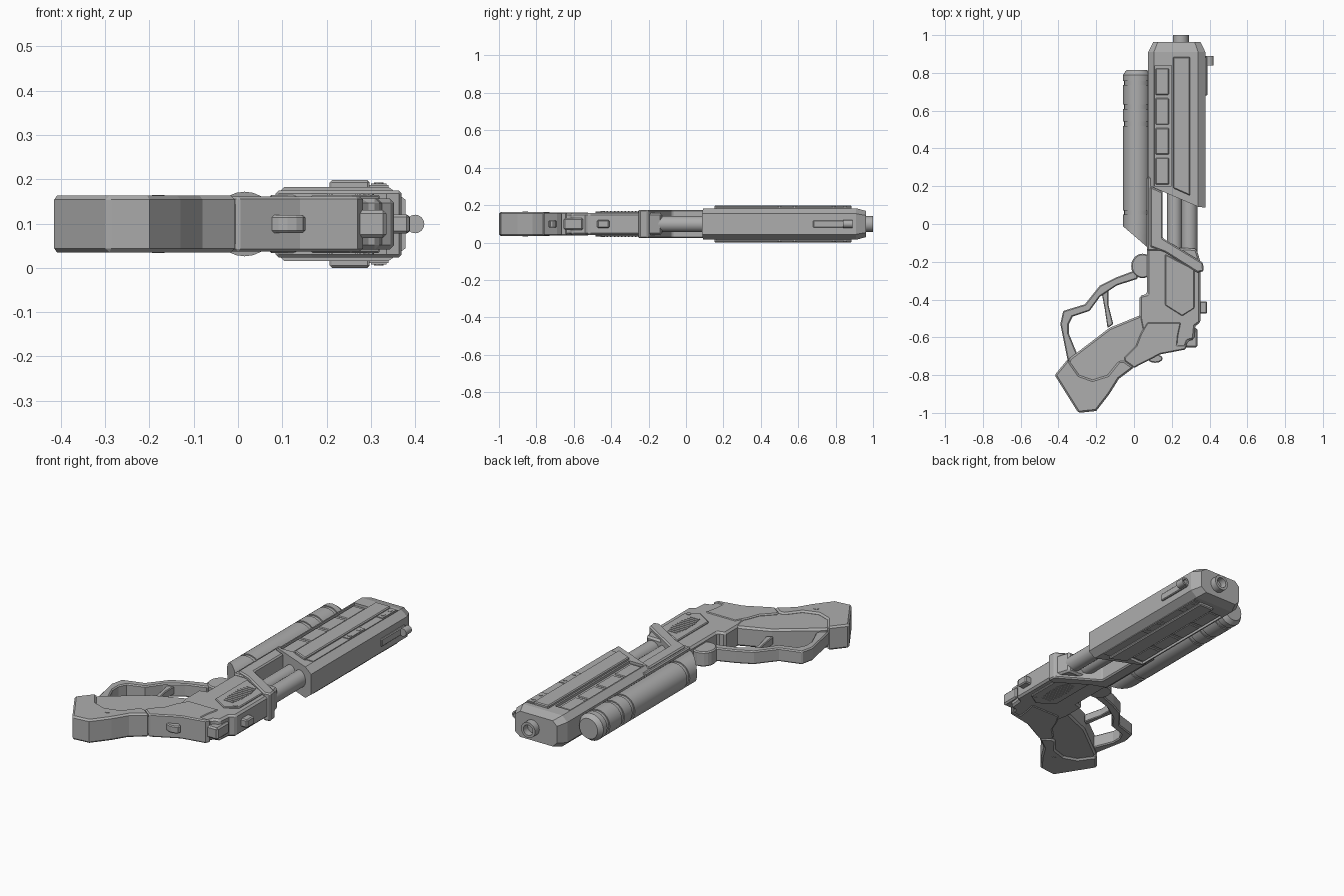
import bpy, bmesh, math

if "Cube" in bpy.data.objects:
    bpy.data.objects.remove(bpy.data.objects["Cube"], do_unlink=True)

MID = .099  # height of the symmetry plane

metal = bpy.data.materials.new("grey metal")
metal.use_nodes = True
GREY = (.42, .42, .42, 1)
metal.diffuse_color = GREY
metal.node_tree.nodes["Principled BSDF"].inputs["Base Color"].default_value = GREY


def finish(name, bm, bevel=0, smooth=False):
    """Turn a bmesh into a named object with the metal material."""
    bmesh.ops.recalc_face_normals(bm, faces=bm.faces)
    mesh = bpy.data.meshes.new(name)
    bm.to_mesh(mesh)
    bm.free()
    mesh.materials.append(metal)
    obj = bpy.data.objects.new(name, mesh)
    bpy.context.collection.objects.link(obj)
    if bevel:
        mod = obj.modifiers.new("chamfer", "BEVEL")
        mod.width = bevel
        mod.segments = 1
        mod.limit_method = "ANGLE"
        mod.angle_limit = math.radians(50)
    if smooth:
        bpy.ops.object.select_all(action="DESELECT")
        obj.select_set(True)
        bpy.context.view_layer.objects.active = obj
        bpy.ops.object.shade_smooth_by_angle(angle=math.radians(35))
    return obj


def prism(name, outline, half, bevel=0):
    """Plan outline extruded equally to both sides of the symmetry plane."""
    bm = bmesh.new()
    face = bm.faces.new([bm.verts.new((x, y, MID - half)) for x, y in outline])
    grown = bmesh.ops.extrude_face_region(bm, geom=[face])["geom"]
    top = [v for v in grown if isinstance(v, bmesh.types.BMVert)]
    bmesh.ops.translate(bm, verts=top, vec=(0, 0, 2 * half))
    return finish(name, bm, bevel)


def block(name, x0, x1, y0, y1, half, bevel=0):
    return prism(name, [(x0, y0), (x1, y0), (x1, y1), (x0, y1)], half, bevel)


def ellipse(x, y, rx, ry, n=20):
    turn = [2 * math.pi * i / n for i in range(n)]
    return [(x + rx * math.cos(a), y + ry * math.sin(a)) for a in turn]


def loft(name, rings, smooth=False):
    """Skin a list of equally long rings, closed with end caps."""
    bm = bmesh.new()
    rows = [[bm.verts.new(p) for p in ring] for ring in rings]
    for a, b in zip(rows, rows[1:]):
        for i in range(len(a)):
            j = (i + 1) % len(a)
            bm.faces.new((a[i], a[j], b[j], b[i]))
    bm.faces.new(rows[0])
    bm.faces.new(rows[-1])
    return finish(name, bm, smooth=smooth)


def lathe(name, x, profile, slant=0, n=24):
    """Round part along y from (y, radius) pairs; slant shears the first ring."""
    rings = []
    for k, (y, r) in enumerate(profile):
        shear = slant if k == 0 else 0
        rings.append([(px, y - shear * (px - x), pz + MID)
                      for px, pz in ellipse(x, 0, r, r, n)])
    return loft(name, rings, True)


# Barrel shroud: chamfered section, slanted rear, tapered nose
half_section = [(.075, .055), (.105, .084), (.34, .084), (.378, .055)]
section = half_section + [(x, -z) for x, z in reversed(half_section)]


def shroud_ring(y, scale=1, slope=0):
    cx = .228
    return [(cx + (x - cx) * scale, y - slope * min(x - .075, .275), MID + z * scale)
            for x, z in section]


shroud = loft("barrel_shroud", [shroud_ring(.205, slope=.43), shroud_ring(.91),
                                shroud_ring(.963, .83)])

# Long recess in both shroud faces, filled with separate blocks
for side, label in ((1, "upper"), (-1, "lower")):
    cutter = block(label + "_recess_cutter", .112, .198, .2, .84, .02)
    cutter.location.z = side * .09
    cutter.hide_render = True
    cutter.display_type = "WIRE"
    cut = shroud.modifiers.new(label + "_recess", "BOOLEAN")
    cut.object = cutter
    cut.operation = "DIFFERENCE"
    cutter.hide_set(True)
for i in range(4):
    y = .21 + i * .158
    block("recess_block_%d" % (i + 1), .114, .185, y, y + .14, .076, .004)

# Raised rails on the shroud
prism("centre_rail", [(.207, .19), (.297, .15), (.297, .885), (.207, .885)], .099, .005)
block("side_rail", .297, .34, .16, .885, .088)
for i, (a, b) in enumerate(((.76, .88), (.47, .61))):
    block("rail_plate_%d" % (i + 1), .3, .336, a, b, .092)
    for y in (a + .03, b - .03):
        prism("rail_screw", ellipse(.318, y, .011, .011, 8), .094)

# Muzzle with bore, and ring front sight
lathe("muzzle", .248, [(.9, .042), (1, .042), (1, .028), (.93, .028)])
lathe("front_sight_ring", .4, [(.84, .012), (.84, .021), (.89, .021), (.89, .012), (.84, .012)], n=16)
block("front_sight_base", .36, .388, .68, .885, .02, .004)

# Underslung tube with grooves, rounded front and slanted rear
profile = [(-.075, .073), (.04, .073)]
for y in (.05, .52, .61, .735):
    width = .022
    profile += [(y, .073), (y, .067), (y + width, .067), (y + width, .073)]
profile += [(.79, .073), (.815, .055)]
lathe("under_tube", .015, profile, slant=.86)

# Twin rods and frame between shroud and receiver
lathe("main_rod", .215, [(-.16, .04), (.2, .04)])
lathe("side_rod", .293, [(-.18, .043), (.2, .043)])
prism("lower_frame", [(.07, .25), (.15, .25), (.15, -.14), (.07, -.14)], .066, .006)
prism("diagonal_collar", [(.085, .2), (.152, .17), (.152, -.075), (.365, -.205), (.37, -.25),
                          (.335, -.257), (.165, -.15), (.085, -.12)], .076, .007)

# Receiver with side panel and vent slats
prism("receiver", [(.07, -.12), (.33, -.13), (.352, -.2), (.352, -.52), (.325, -.54),
                   (.318, -.61), (.285, -.62), (.27, -.66), (.15, -.68), (.05, -.6),
                   (.03, -.5), (.03, -.38), (.07, -.37)], .058, .01)
prism("receiver_panel", [(.165, -.16), (.32, -.24), (.32, -.445), (.255, -.487),
                         (.165, -.43)], .066, .004)
for i in range(11):
    y = -.23 - i * .019
    reach = .038 - .004 * max(0, abs(i - 5) - 2)
    block("vent_slat_%d" % (i + 1), .24 - reach, .24 + reach, y - .004, y + .004, .069)
prism("panel_screw", ellipse(.295, -.445, .012, .012, 8), .069)

# Grip, rear tang plate and butt cap
prism("grip", [(.04, -.48), (-.13, -.55), (-.34, -.71), (-.37, -.78), (-.3, -.9), (-.2, -.9),
               (-.1, -.81), (0, -.755), (.14, -.685), (.24, -.64), (.25, -.52)], .054, .01)
prism("tang_plate", [(-.05, -.705), (.01, -.645), (.035, -.58), (.07, -.52), (.25, -.52),
                     (.235, -.59), (.23, -.64), (.285, -.64), (.27, -.665), (.14, -.69),
                     (0, -.762), (-.05, -.725)], .062, .006)
prism("butt_cap", [(-.42, -.8), (-.35, -.715), (-.29, -.8), (-.22, -.825), (-.14, -.8),
                   (-.08, -.725), (-.05, -.725), (0, -.76), (-.08, -.82), (-.13, -.9),
                   (-.2, -.99), (-.295, -1)], .064, .009)
prism("butt_screw", ellipse(-.18, -.86, .014, .014, 8), .066)

# Trigger guard, pivot and trigger
prism("trigger_guard", [(.02, -.24), (-.1, -.285), (-.18, -.325), (-.26, -.425), (-.375, -.46),
                        (-.39, -.53), (-.37, -.63), (-.35, -.73), (-.3, -.69), (-.345, -.58),
                        (-.345, -.53), (-.325, -.49), (-.235, -.46), (-.18, -.385),
                        (-.09, -.325), (.02, -.29)], .036, .006)
prism("guard_pivot", ellipse(.045, -.222, .06, .065), .04, .006)
prism("trigger", [(-.17, -.37), (-.135, -.35), (-.135, -.43), (-.11, -.53), (-.14, -.55),
                  (-.155, -.45)], .022, .004)

# Rear controls
block("rear_sight", .34, .387, -.475, -.41, .022, .006)
block("rear_latch", .26, .335, -.655, -.55, .032, .008)
prism("rear_button", ellipse(.112, -.712, .04, .023, 12), .02, .005)
